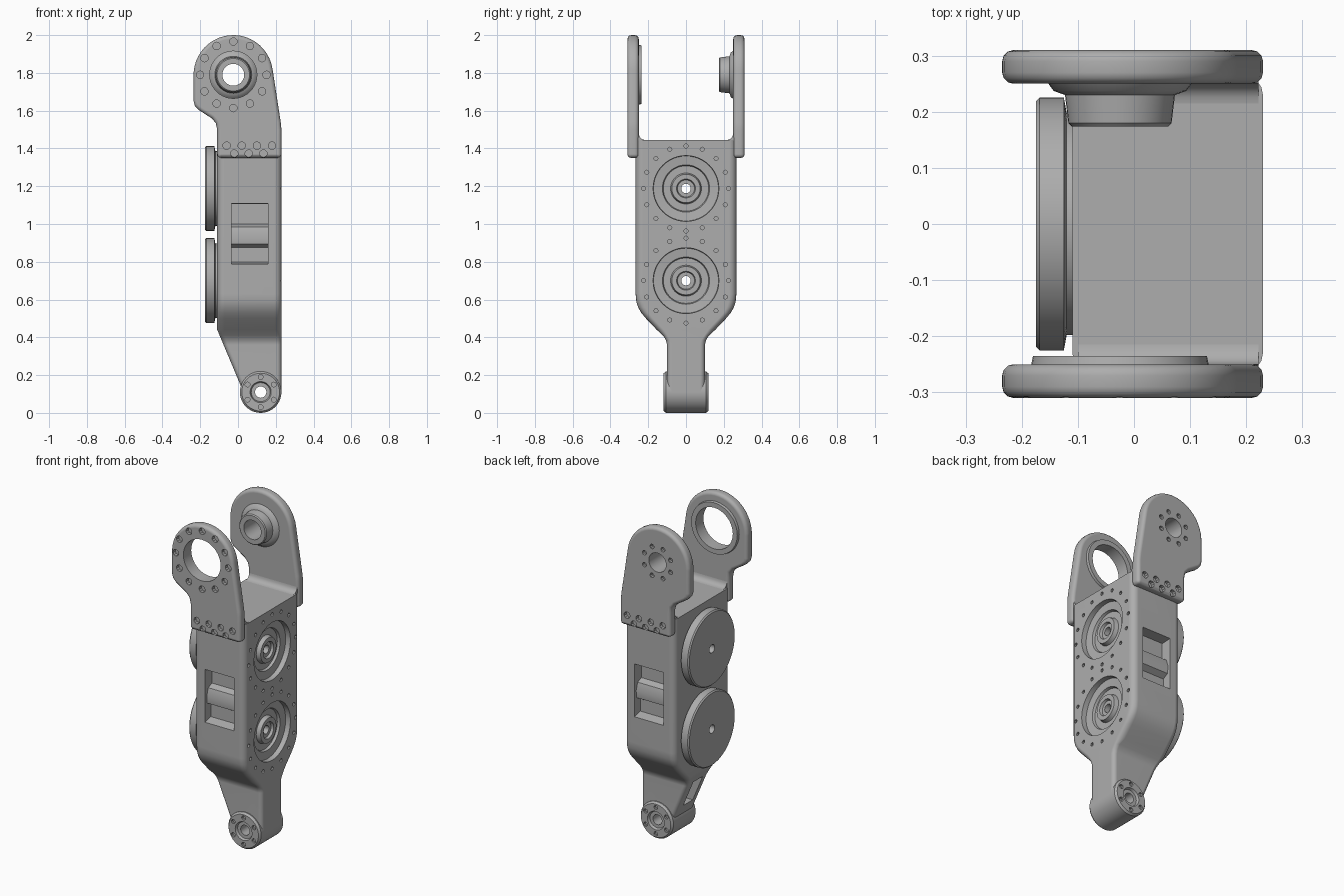
import bpy, bmesh, math
from mathutils import Vector

cube = bpy.data.objects.get("Cube")
if cube:
    bpy.data.objects.remove(cube, do_unlink=True)

grey = bpy.data.materials.new("plain_grey")
grey.use_nodes = True
grey.diffuse_color = (0.42, 0.42, 0.42, 1)
bsdf = next(n for n in grey.node_tree.nodes if n.type == 'BSDF_PRINCIPLED')
bsdf.inputs["Base Color"].default_value = grey.diffuse_color
bsdf.inputs["Roughness"].default_value = 0.6

AXES = {'X': Vector((1, 0, 0)), 'Y': Vector((0, 1, 0))}


def finish(name, bm):
    bmesh.ops.remove_doubles(bm, verts=bm.verts, dist=1e-5)
    bmesh.ops.recalc_face_normals(bm, faces=bm.faces)
    mesh = bpy.data.meshes.new(name)
    bm.to_mesh(mesh)
    bm.free()
    mesh.materials.append(grey)
    obj = bpy.data.objects.new(name, mesh)
    bpy.context.collection.objects.link(obj)
    return obj


def add_lathe(bm, profile, center, axis, steps=40, closed=False):
    """Spin (radius, offset) points about an axis through center."""
    c, a = Vector(center), AXES[axis]
    vs = [bm.verts.new(c + Vector((0, 0, r)) + a * h) for r, h in profile]
    es = [bm.edges.new(p) for p in zip(vs, vs[1:])]
    if closed:
        es.append(bm.edges.new((vs[-1], vs[0])))
    bmesh.ops.spin(bm, geom=vs + es, cent=c, axis=a, angle=math.tau, steps=steps)
    bmesh.ops.remove_doubles(bm, verts=bm.verts, dist=1e-5)


def add_rod(bm, r, lo, hi, center, axis, steps=32):
    add_lathe(bm, [(0, lo), (r, lo), (r, hi), (0, hi)], center, axis, steps)


def add_prism(bm, pts, axis, lo, hi):
    """Extrude an outline in the plane of z along an axis."""
    place = (lambda u, z: (lo, u, z)) if axis == 'X' else (lambda u, z: (u, lo, z))
    face = bm.faces.new([bm.verts.new(place(u, z)) for u, z in pts])
    new = bmesh.ops.extrude_face_region(bm, geom=[face])["geom"]
    bmesh.ops.translate(bm, vec=AXES[axis] * (hi - lo),
                        verts=[g for g in new if isinstance(g, bmesh.types.BMVert)])


def ring(name, profile, center, axis, steps=40):
    bm = bmesh.new()
    add_lathe(bm, profile, center, axis, steps, closed=True)
    return finish(name, bm)


def apply(obj, mod):
    bpy.context.view_layer.objects.active = obj
    bpy.ops.object.modifier_apply(modifier=mod.name)


def cut(obj, bm):
    cutter = finish("cutter", bm)
    mod = obj.modifiers.new("cut", 'BOOLEAN')
    mod.operation, mod.solver, mod.object = 'DIFFERENCE', 'EXACT', cutter
    apply(obj, mod)
    bpy.data.objects.remove(cutter, do_unlink=True)


def circle(n, r, cu, cz, start=0.0):
    return [(cu + r * math.cos(start + math.tau * i / n),
             cz + r * math.sin(start + math.tau * i / n)) for i in range(n)]


# Main body: rounded rectangles lofted upward
X1, TOP = 0.23, 1.445
HUBS = (0.70, 1.188)
widths = [(0.11, 0.1), (0.36, 0.1), (0.385, 0.106), (0.41, 0.122), (0.44, 0.155),
          (0.5, 0.212), (0.53, 0.237), (0.56, 0.254), (0.59, 0.263), (0.63, 0.267),
          (TOP, 0.267)]


def rounded_section(z, hw):
    x0 = -0.11 + max(0, 0.44 - z) * 0.42
    r = 0.025 if hw < 0.15 else 0.038
    corners = [(X1 - r, hw - r), (x0 + r, hw - r), (x0 + r, r - hw), (X1 - r, r - hw)]
    out = []
    for i, (cx, cy) in enumerate(corners):
        for k in range(5):
            a = math.pi / 2 * (i + k / 4)
            out.append((cx + r * math.cos(a), cy + r * math.sin(a), z))
    return out


bm = bmesh.new()
loops = [[bm.verts.new(p) for p in rounded_section(z, w)] for z, w in widths]
for low, high in zip(loops, loops[1:]):
    for i in range(len(low)):
        j = (i + 1) % len(low)
        bm.faces.new((low[i], low[j], high[j], high[i]))
bm.faces.new(loops[0])
bm.faces.new(loops[-1])
body = finish("body", bm)

# Round stepped recesses on the side
bm = bmesh.new()
for z in HUBS:
    add_lathe(bm, [(0, 0.05), (0.178, 0.05), (0.172, -0.03), (0.125, -0.035), (0.12, -0.05),
                   (0.082, -0.05), (0.075, -0.025), (0.05, -0.025), (0.045, -0.04),
                   (0, -0.04)], (X1, 0, z), 'X', 48)
cut(body, bm)

# Axle bores, bolt holes and the foot bore
bm = bmesh.new()
for z in HUBS:
    add_rod(bm, 0.025, -0.5, 0.5, (0, 0, z), 'X', 20)
    for y, bz in circle(16, 0.225, 0, z):
        add_rod(bm, 0.011, -0.02, 0.05, (X1, y, bz), 'X', 8)
add_rod(bm, 0.05, -0.3, 0.3, (0.12, 0, 0.11), 'Y')
cut(body, bm)

# Side windows with a rounded bar, and the slot in the sloping leg
window = [(0.3, 1.11), (0.2, 1.105), (0.2, 1.0), (0.235, 0.985), (0.25, 0.94),
          (0.245, 0.895), (0.21, 0.875), (0.21, 0.8), (0.3, 0.78)]
bm = bmesh.new()
for s in (1, -1):
    add_prism(bm, [(s * y, z) for y, z in window], 'X', -0.035, 0.16)
add_prism(bm, [(-0.2, 0.37), (-0.03, 0.37), (0.045, 0.21), (-0.2, 0.21)], 'Y', -0.045, 0.045)
cut(body, bm)

# Fork plates
CX, CZ, R = -0.025, 1.79, 0.21
outline = [(CX + R * math.cos(math.radians(a)), CZ + R * math.sin(math.radians(a)))
           for a in range(8, 181, 8)]
outline += [(CX - R, CZ), (CX - R, 1.65), (-0.228, 1.625), (-0.21, 1.605), (-0.14, 1.56),
            (-0.118, 1.535), (-0.11, 1.5), (-0.11, 1.35), (X1, 1.35), (X1, 1.5),
            (0.226, 1.54)]
lower_bolts = [(-0.06 + 0.08 * i, 1.415) for i in range(4)]
lower_bolts += [(-0.02 + 0.077 * i, 1.373) for i in range(3)]


def fork_plate(name, side, bore, bolts, bolt_r):
    bm = bmesh.new()
    add_prism(bm, outline, 'Y', *sorted((side * 0.25, side * 0.31)))
    plate = finish(name, bm)
    mod = plate.modifiers.new("round", 'BEVEL')
    mod.width, mod.segments, mod.angle_limit = 0.02, 3, math.radians(50)
    apply(plate, mod)
    bm = bmesh.new()
    add_rod(bm, bore, -0.5, 0.5, (CX, 0, CZ), 'Y', 40)
    for group, r in ((bolts, bolt_r), (lower_bolts, 0.02)):
        for x, z in group:
            add_rod(bm, r, -0.022, 0.022, (x, side * 0.31, z), 'Y', 10)
    cut(plate, bm)
    return plate


fork_plate("front_fork_plate", -1, 0.125, circle(12, 0.176, CX, CZ), 0.02)
fork_plate("back_fork_plate", 1, 0.058, circle(8, 0.095, CX, CZ, math.pi / 8), 0.014)

# Bearing lip inside the front plate, boss inside the back plate
ring("front_bearing_lip", [(0.125, -0.26), (0.16, -0.26), (0.155, -0.235), (0.125, -0.235)],
     (CX, 0, CZ), 'Y')
ring("back_boss", [(0.058, 0.26), (0.135, 0.26), (0.118, 0.237), (0.098, 0.23),
                   (0.092, 0.18), (0.086, 0.174), (0.058, 0.174)], (CX, 0, CZ), 'Y')

# Concave fillets between the fork floor and plates
for s, label in ((-1, "front"), (1, "back")):
    r = 0.035
    arc = [(s * (0.25 - r + r * math.cos(t)), 1.445 + r + r * math.sin(t))
           for t in [-math.pi / 2 * k / 5 for k in range(6)]]
    bm = bmesh.new()
    add_prism(bm, arc + [(s * 0.255, 1.44)], 'X', -0.1, 0.222)
    finish(label + "_fork_fillet", bm)

# Drive discs on the other side
for z, label in zip(HUBS, ("lower", "upper")):
    ring(label + "_disc", [(0.025, -0.175), (0.218, -0.175), (0.225, -0.168), (0.225, -0.125),
                           (0.198, -0.12), (0.198, -0.1), (0.025, -0.1)], (0, 0, z), 'X')

# Foot pivot
half = [(0.03, 0.103), (0.05, 0.103), (0.056, 0.118), (0.1, 0.118), (0.11, 0.106)]
foot = ring("foot_pivot", half + [(r, -h) for r, h in reversed(half)], (0.12, 0, 0.11), 'Y')
bm = bmesh.new()
for s in (-1, 1):
    for x, z in circle(6, 0.08, 0.12, 0.11, math.pi / 6):
        add_rod(bm, 0.013, -0.015, 0.015, (x, s * 0.118, z), 'Y', 10)
cut(foot, bm)

# Smooth shading with crisp edges
for obj in bpy.context.scene.objects:
    if obj.type == 'MESH' and grey.name in obj.data.materials:
        bpy.ops.object.select_all(action='DESELECT')
        obj.select_set(True)
        bpy.context.view_layer.objects.active = obj
        bpy.ops.object.shade_smooth_by_angle(angle=math.radians(35))
        obj.modifiers.new("even_normals", 'WEIGHTED_NORMAL').keep_sharp = True
